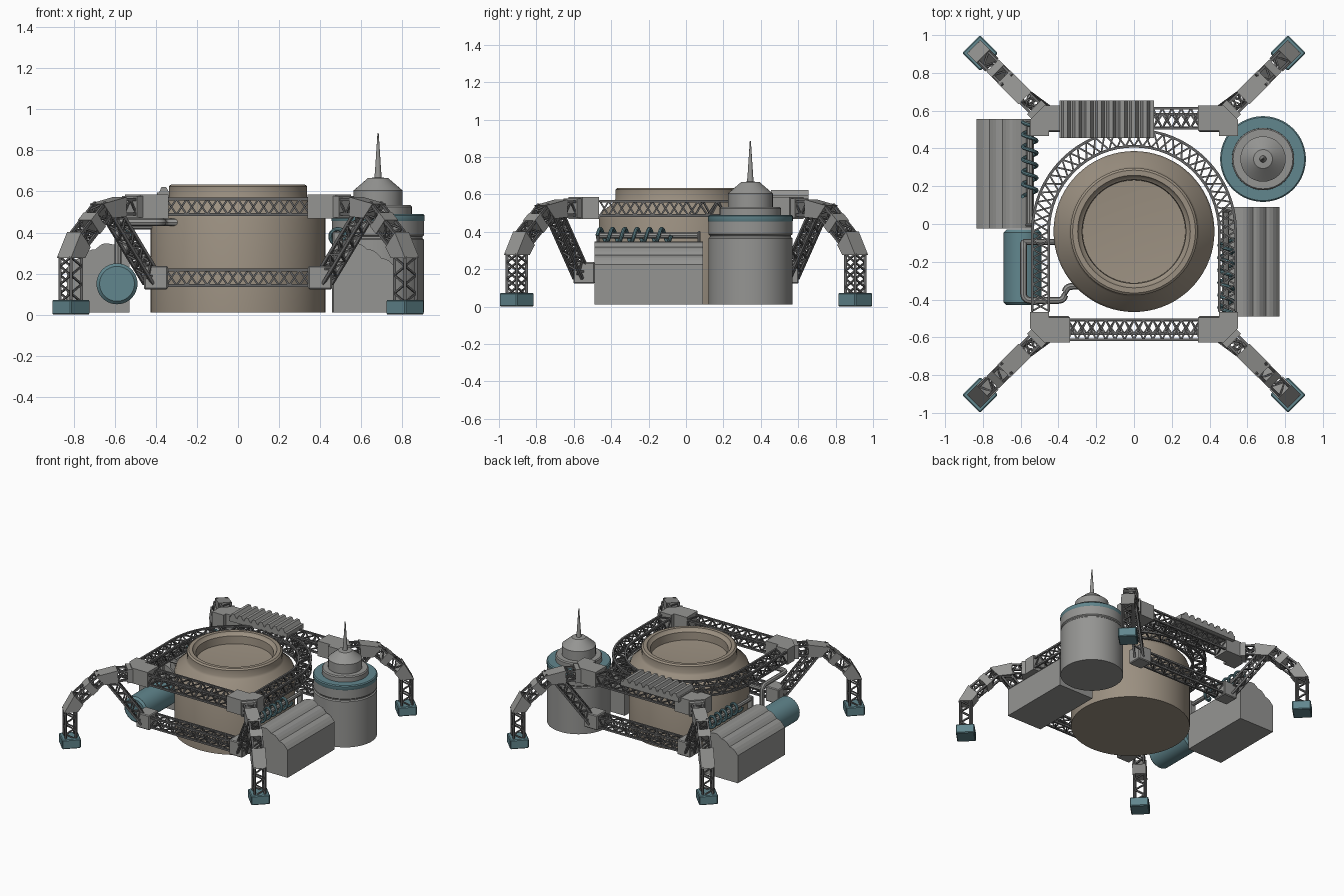
import bpy, bmesh, math
from mathutils import Vector as V, Matrix

if "Cube" in bpy.data.objects:
    bpy.data.objects.remove(bpy.data.objects["Cube"])

Z = V((0, 0, 1))


def mat(name, c):
    m = bpy.data.materials.new(name)
    m.diffuse_color = (*c, 1)
    m.use_nodes = True
    m.node_tree.nodes["Principled BSDF"].inputs["Base Color"].default_value = m.diffuse_color
    return m


STEEL = mat("steel", (.30, .30, .29))
DARK = mat("dark_steel", (.13, .13, .13))
RUST = mat("rusty_steel", (.33, .28, .22))
TEAL = mat("teal_paint", (.12, .24, .27))


def finish(bm, name, m, smooth=False):
    bmesh.ops.recalc_face_normals(bm, faces=bm.faces)
    me = bpy.data.meshes.new(name)
    bm.to_mesh(me)
    bm.free()
    ob = bpy.data.objects.new(name, me)
    bpy.context.collection.objects.link(ob)
    me.materials.append(m)
    if smooth:
        bpy.ops.object.select_all(action='DESELECT')
        ob.select_set(True)
        bpy.context.view_layer.objects.active = ob
        bpy.ops.object.shade_smooth_by_angle(angle=math.radians(35))
    return ob


def lathe(name, prof, center, m, n=64):
    bm = bmesh.new()
    vs = [bm.verts.new((r, 0, z)) for r, z in prof]
    es = [bm.edges.new(p) for p in zip(vs, vs[1:])]
    bmesh.ops.spin(bm, geom=vs + es, cent=(0, 0, 0), axis=Z, angle=2 * math.pi, steps=n)
    bmesh.ops.remove_doubles(bm, verts=bm.verts, dist=1e-4)
    bmesh.ops.translate(bm, verts=bm.verts, vec=center)
    return finish(bm, name, m, True)


def prism(name, pts, vec, m):
    # extrude a flat outline of 3D points along vec
    bm = bmesh.new()
    f = bm.faces.new([bm.verts.new(p) for p in pts])
    g = bmesh.ops.extrude_face_region(bm, geom=[f])["geom"]
    bmesh.ops.translate(bm, verts=[v for v in g if isinstance(v, bmesh.types.BMVert)], vec=vec)
    return finish(bm, name, m)


def box(name, c, size, m, rot=0.0):
    bm = bmesh.new()
    bmesh.ops.create_cube(bm, size=1, matrix=Matrix.Translation(c) @ Matrix.Rotation(rot, 4, 'Z')
                          @ Matrix.Diagonal((*size, 1)))
    bmesh.ops.bevel(bm, geom=bm.edges[:], offset=.006, segments=1, affect='EDGES')
    return finish(bm, name, m)


def tube(name, pts, r, m):
    cu = bpy.data.curves.new(name, 'CURVE')
    cu.dimensions, cu.bevel_depth, cu.bevel_resolution, cu.use_fill_caps = '3D', r, 2, True
    sp = cu.splines.new('POLY')
    sp.points.add(len(pts) - 1)
    for p, q in zip(sp.points, pts):
        p.co = (*q, 1)
    ob = bpy.data.objects.new(name, cu)
    bpy.context.collection.objects.link(ob)
    cu.materials.append(m)
    bpy.ops.object.select_all(action='DESELECT')
    ob.select_set(True)
    bpy.context.view_layer.objects.active = ob
    bpy.ops.object.convert(target='MESH')
    bpy.ops.object.shade_smooth_by_angle(angle=math.radians(40))


def bar(bm, a, b, t):
    d = b - a
    M = Matrix.Translation((a + b) / 2) @ d.to_track_quat('Z', 'Y').to_matrix().to_4x4()
    bmesh.ops.create_cube(bm, size=1, matrix=M @ Matrix.Diagonal((t, t, d.length + t * .5, 1)))


def square(p, side, up, w, h):
    return [p + side * sx * w / 2 + up * sy * h / 2 for sx, sy in ((-1, -1), (1, -1), (1, 1), (-1, 1))]


def lattice(name, rings):
    # four chords with zigzag bracing on every side
    bm = bmesh.new()
    for i, (A, B) in enumerate(zip(rings, rings[1:])):
        for k in range(4):
            j = (k + 1) % 4
            bar(bm, A[k], B[k], .014)
            if (i + k) % 2:
                bar(bm, A[k], B[j], .009)
            else:
                bar(bm, A[j], B[k], .009)
    finish(bm, name, DARK)


def truss(name, a, b, side, w=.085, h=.085, cell=.05):
    a, b = V(a), V(b)
    up = side.cross((b - a).normalized()).normalized()
    n = max(2, round((b - a).length / cell))
    lattice(name, [square(a.lerp(b, i / n), side, up, w - .014, h - .014) for i in range(n + 1)])


def joint(name, a, da, b, db, side, w=.105):
    # solid wedge between two differently tilted square sections
    bm = bmesh.new()
    for p, d in ((a, da), (b, db)):
        for q in square(p, side, side.cross(d).normalized(), w, w):
            bm.verts.new(q)
    bmesh.ops.convex_hull(bm, input=bm.verts[:])
    finish(bm, name, STEEL)


# crucible with recessed mouth
lathe("main_vessel", [(0, .01), (.426, .01), (.426, .47), (.415, .50), (.345, .56), (.337, .575), (.337, .625),
                      (.325, .635), (.298, .635), (.29, .62), (.275, .61), (.272, .55), (0, .53)],
      (0, -.04, 0), RUST, 72)

# silo with stepped cap and spike
S = (.683, .344, 0)
lathe("silo_body", [(0, .01), (.225, .01), (.225, .365), (.217, .372), (.217, .38), (.225, .387), (.225, .455)], S, STEEL)
lathe("silo_collar", [(.225, .455), (.227, .458), (.227, .483), (.22, .49), (.165, .49), (.16, .48)], S, TEAL)
lathe("silo_cap", [(.165, .485), (.165, .525), (.158, .533), (.12, .533), (.12, .605), (.108, .615), (.05, .665),
                   (.018, .668), (.015, .70), (.003, .885), (0, .885)], S, STEEL, 32)

# U-shaped upper truss around the vessel
path = [(V((.495, -.46 + .42 * i / 9, .525)), V((1, 0, 0))) for i in range(9)]
for i in range(33):
    a = math.pi * i / 32
    d = V((math.cos(a), math.sin(a), 0))
    path.append((V((0, -.04, .525)) + d * .495, d))
path += [(V((-p.x, p.y, p.z)), -d) for p, d in path[8::-1]]
lattice("upper_curved_truss", [square(p, d, Z, .086, .076) for p, d in path])

# straight beams, front and back, upper and lower
for sy, end in ((-1, "front"), (1, "back")):
    truss(end + "_upper_truss", (-.35, sy * .56, .525), (.35, sy * .56, .525), V((0, 1, 0)), .12, .09)
    truss(end + "_lower_truss", (-.35, sy * .545, .18), (.35, sy * .545, .18), V((0, 1, 0)), .085, .09)

# corner castings and legs
for sx, nx in ((-1, "left"), (1, "right")):
    for sy, ny in ((-1, "front"), (1, "back")):
        n = f"{ny}_{nx}_"
        outline = [(.34, .628), (.475, .628), (.55, .553), (.55, .465), (.45, .465), (.45, .495), (.34, .495)]
        prism(n + "corner_block", [(sx * x, sy * y, .468) for x, y in outline], (0, 0, .118), STEEL)
        box(n + "lower_block", (sx * .40, sy * .545, .18), (.115, .115, .115), STEEL)
        u = V((sx, sy, 0)).normalized()
        side = V((-u.y, u.x, 0))
        foot = V((sx * .815, sy * .905, 0))
        at = lambda t, z: foot - u * t + Z * z
        slope = (at(.05, .36) - at(.21, .505)).normalized()
        truss(n + "shoulder_truss", at(.46, .525), at(.33, .525), side, cell=.045)
        joint(n + "shoulder_joint", at(.46, .525), u, at(.405, .525), u, side)
        joint(n + "elbow_joint", at(.335, .525), u, at(.21, .505), slope, side, .095)
        truss(n + "thigh_truss", at(.225, .518), at(.05, .36), side, cell=.045)
        joint(n + "thigh_collar", at(.165, .463), slope, at(.125, .427), slope, side, .092)
        joint(n + "knee_joint", at(.055, .365), slope, at(0, .275), -Z, side, .098)
        truss(n + "shin_truss", at(0, .28), at(0, .06), side, .088, .088, .045)
        truss(n + "brace_truss", at(.29, .485), (sx * .42, sy * .56, .17), side, .075, .075, .045)
        box(n + "foot", at(0, .036), (.134, .134, .072), TEAL, math.pi / 4)

# corrugated radiator on the back beam
fins = []
for i in range(8):
    x = -.385 + i * .06
    fins += [(x, .455, .595), (x + .012, .455, .622), (x + .034, .455, .622), (x + .05, .455, .595)]
fins = [(-.395, .455, .56), (-.395, .455, .595)] + fins + [(.105, .455, .595), (.105, .455, .56)]
prism("radiator", fins, (0, .2, 0), STEEL)

# bins with scalloped sloping tops, each with an auger on its inner shoulder
steps = [(.77, .225), (.70, .275), (.63, .318), (.56, .345), (.465, .29)]
for s, off, n in ((1, V((0, 0, 0)), "right"), (-1, V((-.065, .065, 0)), "left")):
    P = lambda x, y, z: V((s * x, s * y, z)) + off
    prof = [(.465, .01), (.77, .01)]
    for (x0, z0), (x1, z1) in zip(steps, steps[1:]):
        for f, b in ((0, 0), (.25, .009), (.5, .013), (.75, .009)):
            prof.append((x0 + (x1 - x0) * f, z0 + (z1 - z0) * f + b))
    prof.append(steps[-1])
    prism(n + "_bin", [P(x, -.49, z) for x, z in prof], (0, s * .58, 0), STEEL)
    tube(n + "_auger_shaft", [P(.487, -.48, .38), P(.487, .075, .38)], .016, STEEL)
    tube(n + "_auger_screw", [P(.487 + .037 * math.cos(a), -.475 + .395 * i / 120, .38 + .037 * math.sin(a))
                              for i in range(121) for a in [i / 120 * 12 * math.pi]], .010, TEAL)
    for k, y in enumerate((-.47, .07)):
        box(f"{n}_auger_bracket_{k}", P(.487, y, .345), (.05, .016, .12), STEEL)

# side tank lying along y
tank = lathe("side_tank", [(0, -.2), (.085, -.2), (.1, -.185), (.1, .185), (.085, .2), (0, .2)], (0, 0, 0), TEAL, 40)
tank.matrix_world = Matrix.Translation((-.59, -.23, .15)) @ Matrix.Rotation(math.pi / 2, 4, 'X')


# pipe from tank to vessel with rounded bends
def rounded(pts, r=.04):
    pts = [V(p) for p in pts]
    out = [pts[0]]
    for a, b, c in zip(pts, pts[1:], pts[2:]):
        p, q = b + (a - b).normalized() * r, b + (c - b).normalized() * r
        out += [p * (1 - t) ** 2 + b * 2 * t * (1 - t) + q * t * t for t in [i / 6 for i in range(7)]]
    return out + [pts[-1]]


tube("vessel_pipe", rounded([(-.585, -.1, .22), (-.585, -.1, .45), (-.585, -.405, .45), (-.365, -.405, .45),
                             (-.365, -.33, .45), (-.29, -.33, .45)]), .018, STEEL)
tube("cross_pipe", [(-.40, -.095, .43), (-.585, -.095, .43)], .015, STEEL)
